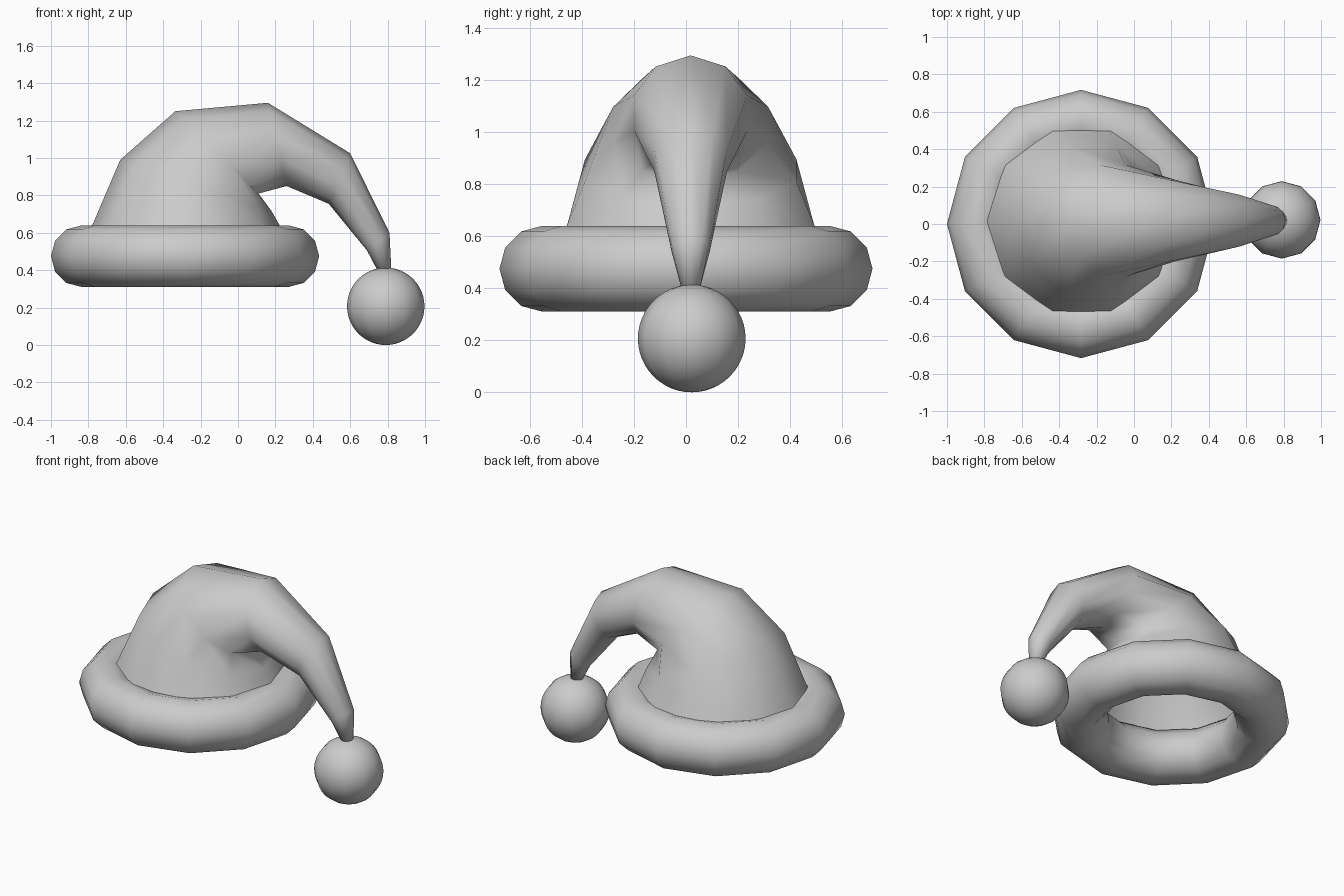
import bpy, bmesh
from math import sin, cos, pi
from mathutils import Vector

if "Cube" in bpy.data.objects:
    bpy.data.objects.remove(bpy.data.objects["Cube"])

# Rolled fur brim
bpy.ops.mesh.primitive_torus_add(major_segments=12, minor_segments=12, major_radius=0.552,
                                 minor_radius=0.165, location=(-0.283, 0, 0.475))
brim = bpy.context.object
brim.name = "brim"
bpy.ops.object.shade_smooth()

# Drooping cone: ten-sided round sections, each given by its outer and inner point (x, z)
SIDES, Y = 10, 0.018
sections = [((-0.80, 0.60), (0.24, 0.60)),
            ((-0.775, 0.65), (0.22, 0.645)),
            ((-0.63, 0.99), (0.18, 0.715)),
            ((-0.335, 1.25), (0.11, 0.81)),
            ((0.16, 1.295), (0.26, 0.85)),
            ((0.60, 1.025), (0.485, 0.755)),
            ((0.81, 0.60), (0.69, 0.505)),
            ((0.82, 0.40), (0.745, 0.40))]
bm = bmesh.new()
rings = []
for (ox, oz), (ix, iz) in sections:
    outer, inner = Vector((ox, Y, oz)), Vector((ix, Y, iz))
    mid, arm = (outer + inner) / 2, (outer - inner) / 2
    side = Vector((0, arm.length, 0))
    rings.append([bm.verts.new(mid + arm * cos(2 * pi * k / SIDES) + side * sin(2 * pi * k / SIDES))
                  for k in range(SIDES)])
for a, b in zip(rings, rings[1:]):
    for k in range(SIDES):
        n = (k + 1) % SIDES
        bm.faces.new((a[k], b[k], b[n], a[n]))
bm.faces.new(rings[-1])
bmesh.ops.recalc_face_normals(bm, faces=bm.faces)
# Open shell: make sure the normals point outward
bm.normal_update()
f = max(bm.faces, key=lambda q: q.calc_center_median().z)
if f.normal.z < 0:
    bmesh.ops.reverse_faces(bm, faces=bm.faces)
for q in bm.faces:
    q.smooth = True
mesh = bpy.data.meshes.new("cone")
bm.to_mesh(mesh)
bm.free()
cone = bpy.data.objects.new("cone", mesh)
bpy.context.collection.objects.link(cone)

# Pompom at the tip
bpy.ops.mesh.primitive_uv_sphere_add(segments=12, ring_count=24, radius=0.207,
                                     location=(0.79, 0.022, 0.207))
pompom = bpy.context.object
pompom.name = "pompom"
bpy.ops.object.shade_smooth()
